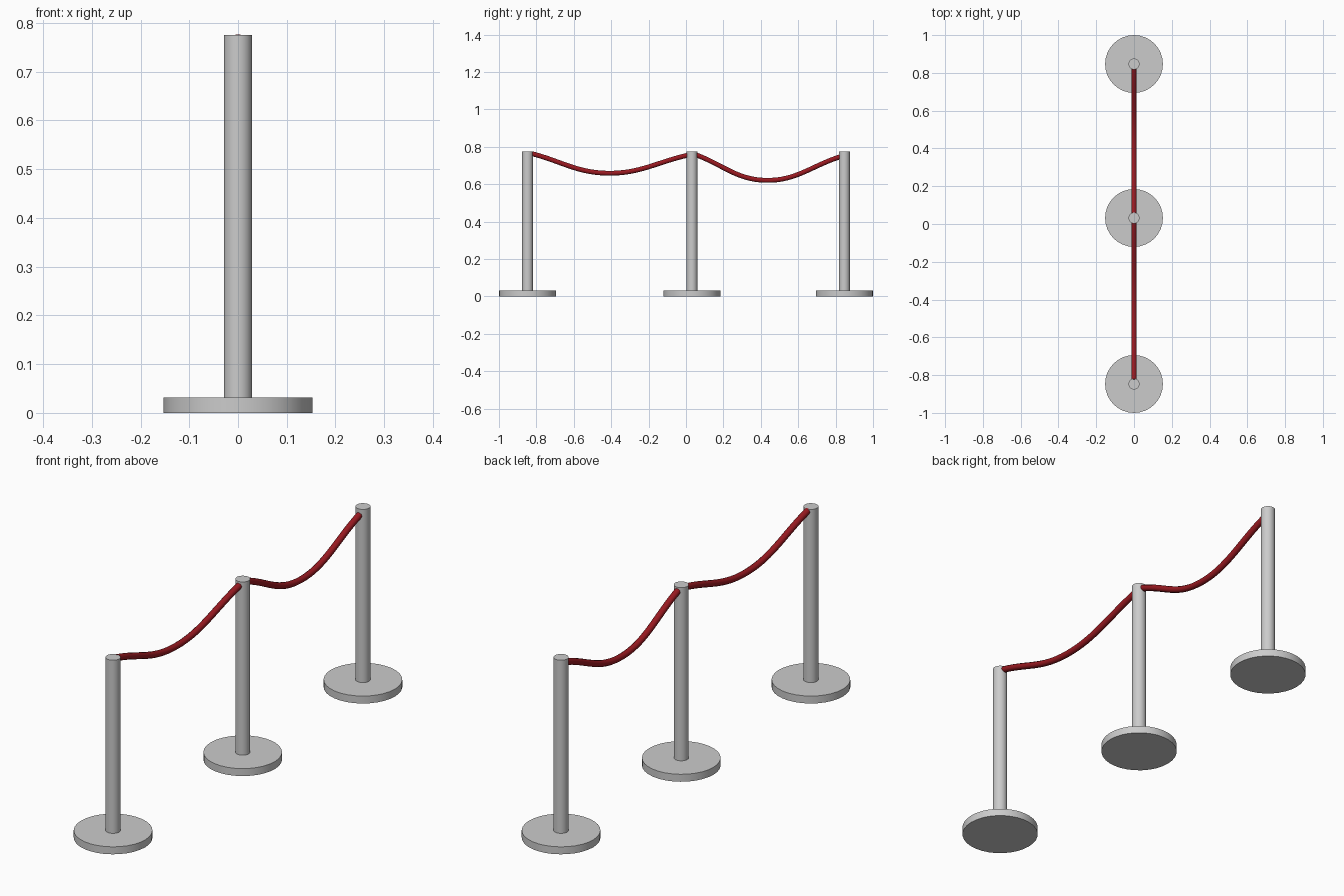
import bpy, math

if "Cube" in bpy.data.objects:
    bpy.data.objects.remove(bpy.data.objects["Cube"])

POSTS = [-0.847, 0.032, 0.847]


def cylinder(name, radius, z0, z1, y):
    bpy.ops.mesh.primitive_cylinder_add(vertices=32, radius=radius, depth=z1 - z0,
                                        location=(0, y, (z0 + z1) / 2))
    ob = bpy.context.object
    ob.name = name
    bpy.ops.object.shade_smooth_by_angle(angle=math.radians(35))
    return ob


# Posts with disc bases
for i, y in enumerate(POSTS):
    cylinder(f"base_{i + 1}", 0.153, 0, 0.032, y)
    cylinder(f"post_{i + 1}", 0.029, 0.03, 0.775, y)

red = bpy.data.materials.new("red_rope")
red.diffuse_color = (0.32, 0.01, 0.015, 1)
red.use_nodes = True
red.node_tree.nodes["Principled BSDF"].inputs["Base Color"].default_value = red.diffuse_color


def rope(name, points):
    cu = bpy.data.curves.new(name, 'CURVE')
    cu.dimensions = '3D'
    cu.bevel_depth = 0.0135
    cu.bevel_resolution = 3
    cu.use_fill_caps = True
    sp = cu.splines.new('BEZIER')
    sp.resolution_u = 16
    sp.bezier_points.add(len(points) - 1)
    for bp, (y, z) in zip(sp.bezier_points, points):
        bp.co = (0, y, z)
        bp.handle_left_type = bp.handle_right_type = 'AUTO'
    cu.materials.append(red)
    ob = bpy.data.objects.new(name, cu)
    bpy.context.collection.objects.link(ob)


# Sagging ropes between neighbouring posts
rope("rope_left", [(-0.825, 0.764), (-0.42, 0.659), (0.012, 0.756)])
rope("rope_right", [(0.052, 0.758), (0.425, 0.621), (0.827, 0.748)])
